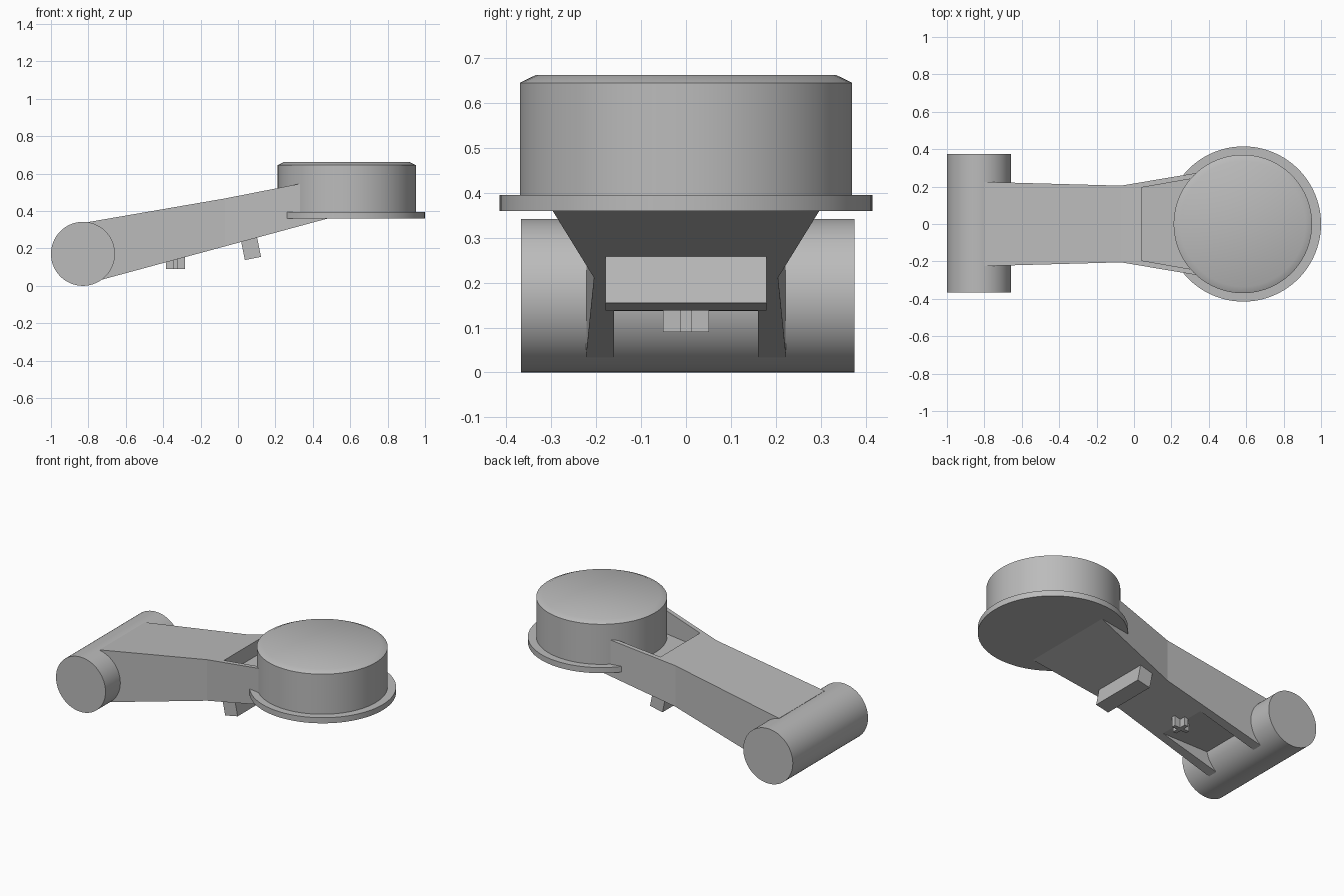
import bpy, bmesh, math

if "Cube" in bpy.data.objects:
    bpy.data.objects.remove(bpy.data.objects["Cube"])

grey = bpy.data.materials.new("plain_grey")
grey.diffuse_color = (0.5, 0.5, 0.5, 1)
grey.use_nodes = True
grey.node_tree.nodes["Principled BSDF"].inputs["Base Color"].default_value = grey.diffuse_color


def make(name, bm, smooth=False):
    bmesh.ops.recalc_face_normals(bm, faces=bm.faces)
    me = bpy.data.meshes.new(name)
    bm.to_mesh(me)
    bm.free()
    ob = bpy.data.objects.new(name, me)
    bpy.context.collection.objects.link(ob)
    me.materials.append(grey)
    bpy.ops.object.select_all(action='DESELECT')
    bpy.context.view_layer.objects.active = ob
    ob.select_set(True)
    if smooth:
        bpy.ops.object.shade_smooth_by_angle(angle=math.radians(30))
    return ob


def prism(name, pts, z0, z1):
    """Extrude a plan outline between two heights."""
    bm = bmesh.new()
    face = bm.faces.new([bm.verts.new((x, y, z0)) for x, y in pts])
    up = bmesh.ops.extrude_face_region(bm, geom=[face])["geom"]
    for v in up:
        if isinstance(v, bmesh.types.BMVert):
            v.co.z = z1
    return make(name, bm)


def lathe(name, profile, centre, axis='Z', n=96):
    """Closed round part from (radius, height) rings."""
    bm = bmesh.new()
    rings = []
    for r, h in profile:
        ring = []
        for i in range(n):
            a = 2 * math.pi * i / n
            c, s = r * math.cos(a), r * math.sin(a)
            ring.append(bm.verts.new((c, s, h) if axis == 'Z' else (c, h, s)))
        rings.append(ring)
    for lo, hi in zip(rings, rings[1:]):
        for i in range(n):
            j = (i + 1) % n
            bm.faces.new((lo[i], lo[j], hi[j], hi[i]))
    bm.faces.new(rings[0])
    bm.faces.new(rings[-1])
    bmesh.ops.translate(bm, verts=bm.verts, vec=centre)
    return make(name, bm, smooth=True)


def cut(target, cutter):
    mod = target.modifiers.new("cut", 'BOOLEAN')
    mod.operation = 'DIFFERENCE'
    mod.solver = 'EXACT'
    mod.object = cutter
    cutter.hide_render = True
    bpy.context.view_layer.objects.active = target
    bpy.ops.object.modifier_apply(modifier=mod.name)
    bpy.data.objects.remove(cutter)


# Round hinge barrel across the low end
lathe("hinge_barrel", [(0.171, -0.367), (0.171, 0.375)], (-0.829, 0, 0.171), 'Y')

# Sloping arm: stations of x, bottom, top, half width
stations = [(-0.80, 0.0135, 0.341, 0.225),
            (-0.07, 0.211, 0.467, 0.205),
            (0.48, 0.36, 0.575, 0.297)]
bm = bmesh.new()
loops = [[bm.verts.new((x, s * w, z)) for s, z in ((-1, b), (1, b), (1, t), (-1, t))]
         for x, b, t, w in stations]
for p, q in zip(loops, loops[1:]):
    for i in range(4):
        j = (i + 1) % 4
        bm.faces.new((p[i], p[j], q[j], q[i]))
bm.faces.new(loops[0])
bm.faces.new(loops[-1])
arm = make("arm", bm)

# Pocket in the top of the arm, and the slot under it beside the hinge
cut(arm, prism("pocket_cutter",
               [(0.04, -0.195), (0.47, -0.27), (0.47, 0.27), (0.04, 0.195)], 0.396, 0.8))
cut(arm, prism("slot_cutter",
               [(-0.75, -0.16), (-0.3, -0.16), (-0.3, 0.16), (-0.75, 0.16)], -0.1, 0.137))

# Round head: thin flange and drum with a chamfered lid
lathe("head_flange", [(0.415, 0.36), (0.415, 0.395)], (0.585, 0, 0))
lathe("head_drum", [(0.37, 0.38), (0.37, 0.645), (0.335, 0.662)], (0.582, 0, 0))

# Tilted stop block under the arm
bm = bmesh.new()
bmesh.ops.create_cube(bm, size=1)
bmesh.ops.scale(bm, verts=bm.verts, vec=(0.088, 0.358, 0.13))
block = make("stop_block", bm)
block.rotation_euler.y = math.radians(-11.5)
block.location = (0.067, 0, 0.210)

# Cross-shaped peg under the arm
a, b = 0.051, 0.012
cross = [(-b, -a), (b, -a), (b, -b), (a, -b), (a, b), (b, b),
         (b, a), (-b, a), (-b, b), (-a, b), (-a, -b), (-b, -b)]
prism("cross_peg", [(x - 0.335, y) for x, y in cross], 0.09, 0.165)
